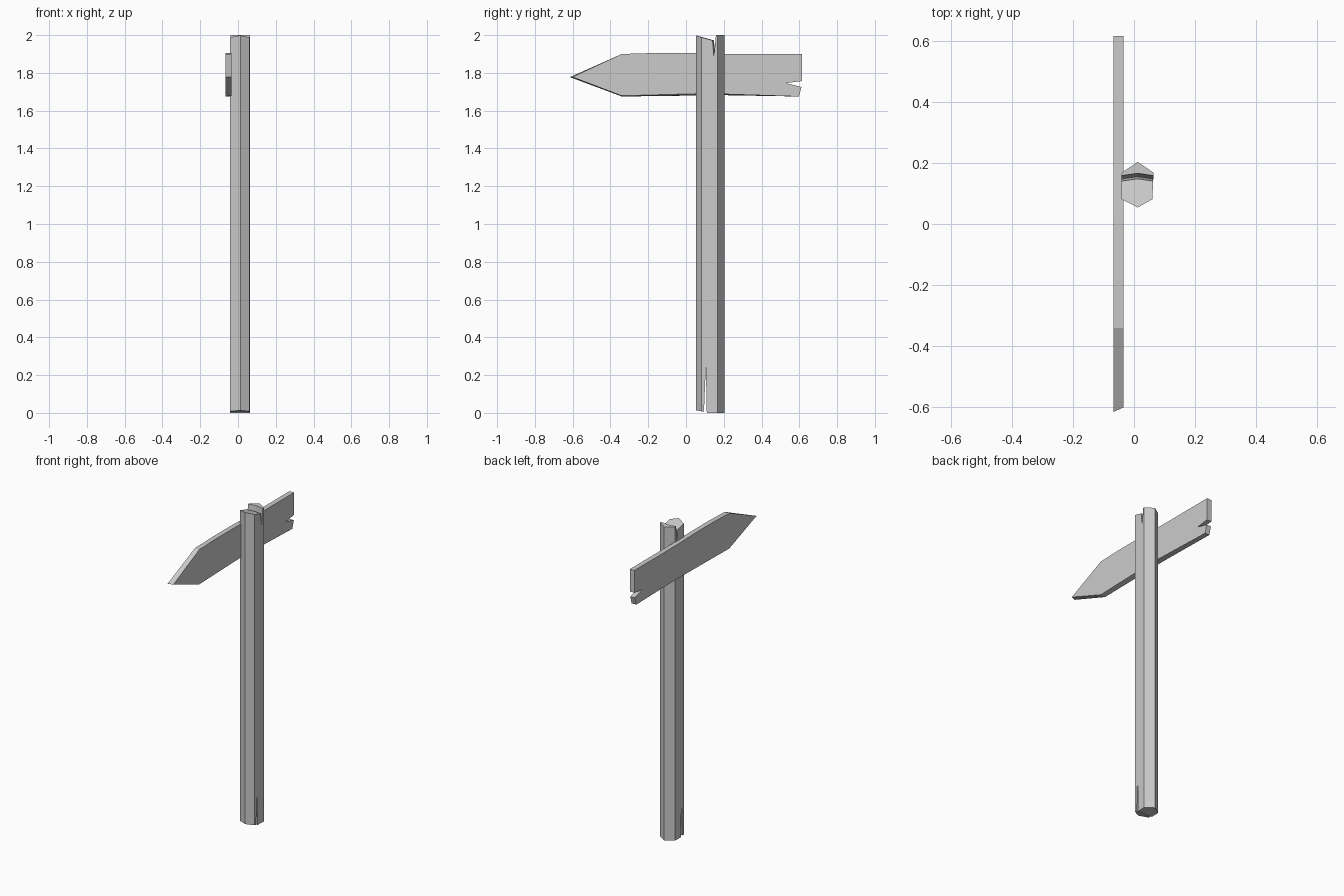
import bpy, bmesh

if "Cube" in bpy.data.objects:
    bpy.data.objects.remove(bpy.data.objects["Cube"])


def loft(name, loops):
    """Flat-faced solid skinned through matching point loops, capped at both ends."""
    bm = bmesh.new()
    rings = [[bm.verts.new(p) for p in loop] for loop in loops]
    n = len(rings[0])
    for a, b in zip(rings, rings[1:]):
        for i in range(n):
            j = (i + 1) % n
            bm.faces.new((a[i], a[j], b[j], b[i]))
    bm.faces.new(rings[0])
    bm.faces.new(rings[-1])
    bmesh.ops.recalc_face_normals(bm, faces=bm.faces)
    mesh = bpy.data.meshes.new(name)
    bm.to_mesh(mesh)
    bm.free()
    obj = bpy.data.objects.new(name, mesh)
    bpy.context.collection.objects.link(obj)
    return obj


def carve(target, name, profile, bend):
    """Cut a y-z profile through the target along x, bent in y at the post axis."""
    cutter = loft(name, [[(x, y + dy, z) for y, z in profile]
                         for x, dy in ((-0.1, -bend), (0.012, bend), (0.12, -bend))])
    cutter.hide_render = True
    mod = target.modifiers.new(name, 'BOOLEAN')
    mod.operation = 'DIFFERENCE'
    mod.solver = 'EXACT'
    mod.object = cutter
    bpy.context.view_layer.objects.active = target
    bpy.ops.object.modifier_apply(modifier=name)
    bpy.data.objects.remove(cutter)


# Six-sided post
section = [(0.012, 0.054), (0.060, 0.081), (0.064, 0.168),
           (0.012, 0.203), (-0.040, 0.168), (-0.042, 0.082)]
post = loft("post", [[(x, y, z) for x, y in section] for z in (0, 2)])

# Split in the top, with the front half sloping towards it
carve(post, "top_split",
      [(0.03, 2.003), (0.140, 1.972), (0.147, 1.885), (0.158, 2.0),
       (0.158, 2.05), (0.03, 2.05)], 0.008)

# Narrow crack and chipped edge at the foot
carve(post, "foot_crack",
      [(0.03, -0.05), (0.03, 0.018), (0.095, 0.006), (0.105, 0.25),
       (0.110, 0.0), (0.110, -0.05)], 0.0)

# Arrow board with a notched tail; the face against the post is slightly worn
back = [(-0.615, 1.778), (-0.34, 1.900), (-0.18, 1.905), (0.02, 1.905),
        (0.20, 1.900), (0.615, 1.900), (0.615, 1.757), (0.53, 1.746),
        (0.612, 1.725), (0.597, 1.675), (0.20, 1.682), (-0.34, 1.675)]
front = list(back)
front[0] = (-0.600, 1.778)
front[10] = (0.10, 1.691)
front[11] = (-0.34, 1.679)
loft("arrow_board", [[(x, y, z) for y, z in loop]
                     for x, loop in ((-0.067, back), (-0.035, front))])
